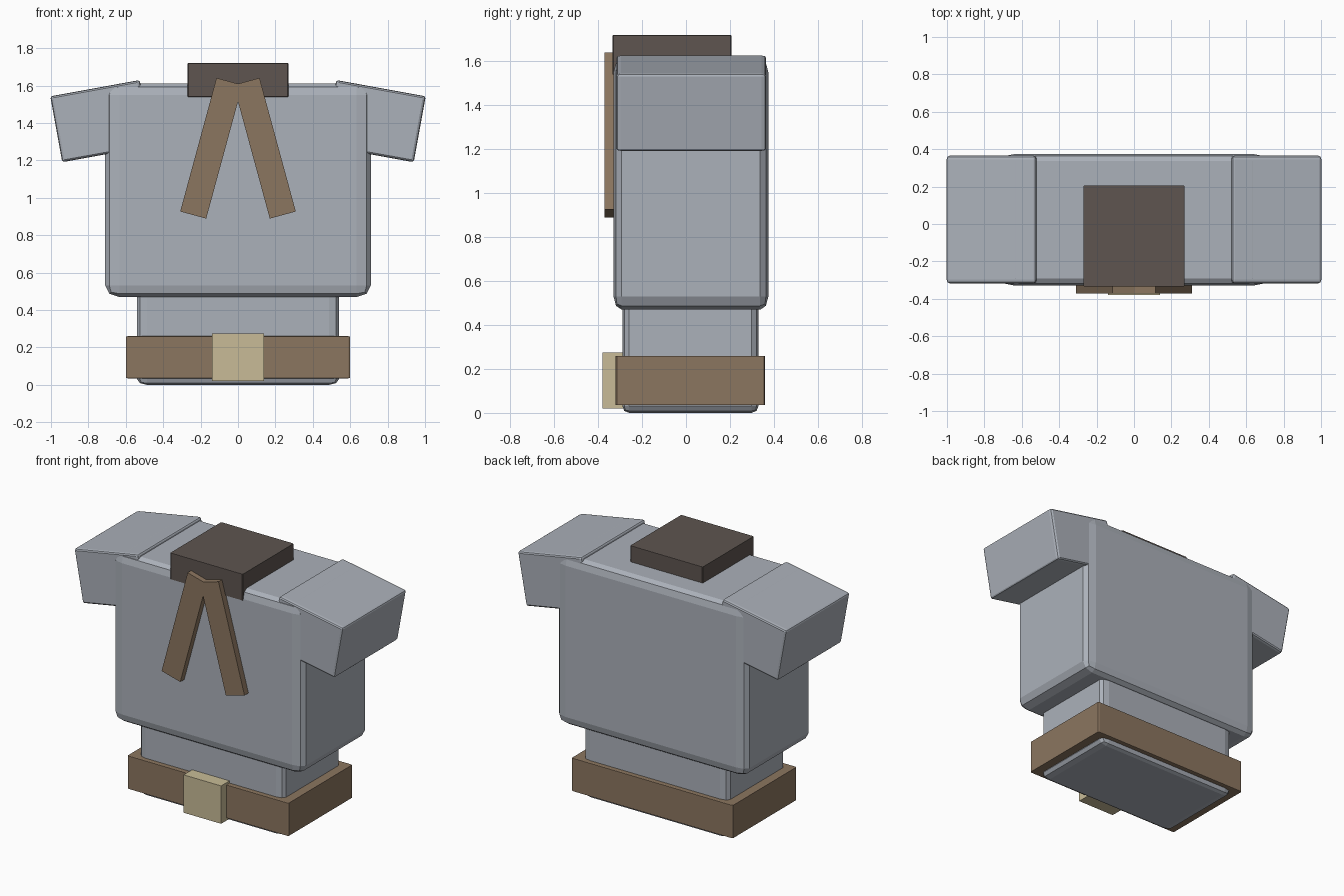
import bpy, bmesh, math
from mathutils import Matrix, Vector

cube = bpy.data.objects.get("Cube")
if cube:
    bpy.data.objects.remove(cube, do_unlink=True)


def material(name, rgb):
    mat = bpy.data.materials.new(name)
    mat.use_nodes = True
    colour = (*rgb, 1.0)
    mat.diffuse_color = colour
    mat.node_tree.nodes["Principled BSDF"].inputs["Base Color"].default_value = colour
    return mat


grey = material("grey cloth", (0.41, 0.44, 0.49))
brown = material("brown leather", (0.26, 0.18, 0.115))
dark = material("dark brown", (0.112, 0.091, 0.08))
cream = material("pale buckle", (0.58, 0.50, 0.31))


def box(name, low, high, mat, bevel=0.0, segments=1, tilt=0.0):
    """Box between two corners; the bevel is cut before scaling, so it follows the proportions."""
    low, high = Vector(low), Vector(high)
    bm = bmesh.new()
    bmesh.ops.create_cube(bm, size=1.0)
    if bevel:
        bmesh.ops.bevel(bm, geom=bm.edges[:], offset=bevel, segments=segments,
                        profile=0.5, affect='EDGES')
    bmesh.ops.scale(bm, vec=high - low, verts=bm.verts)
    bmesh.ops.rotate(bm, matrix=Matrix.Rotation(math.radians(tilt), 3, 'Y'), verts=bm.verts)
    mesh = bpy.data.meshes.new(name)
    bm.to_mesh(mesh)
    bm.free()
    mesh.materials.append(mat)
    obj = bpy.data.objects.new(name, mesh)
    obj.location = (low + high) / 2
    bpy.context.collection.objects.link(obj)
    return obj


# Tunic body and the narrower part under it
box("tunic_body", (-0.71, -0.33, 0.47), (0.71, 0.375, 1.61), grey, 0.053, 2)
box("tunic_skirt", (-0.54, -0.29, 0.0), (0.54, 0.33, 0.62), grey, 0.05, 2)

# Belt with its buckle
box("belt", (-0.60, -0.32, 0.035), (0.60, 0.36, 0.26), brown, 0.008)
box("buckle", (-0.14, -0.38, 0.02), (0.14, -0.26, 0.275), cream)

# Collar block
box("collar", (-0.27, -0.335, 1.54), (0.27, 0.207, 1.72), dark, 0.008)

# Mirrored sleeves and hanging collar straps
for side, sign in (("left", 1), ("right", -1)):
    cx = sign * 0.7325
    box(side + "_sleeve", (cx - 0.243, -0.317, 1.231), (cx + 0.243, 0.365, 1.589),
        grey, 0.03, 2, sign * 10.3)
    cx = sign * 0.1425
    box(side + "_strap", (cx - 0.072, -0.372, 0.895), (cx + 0.072, -0.31, 1.635),
        brown, tilt=sign * -15.2)
